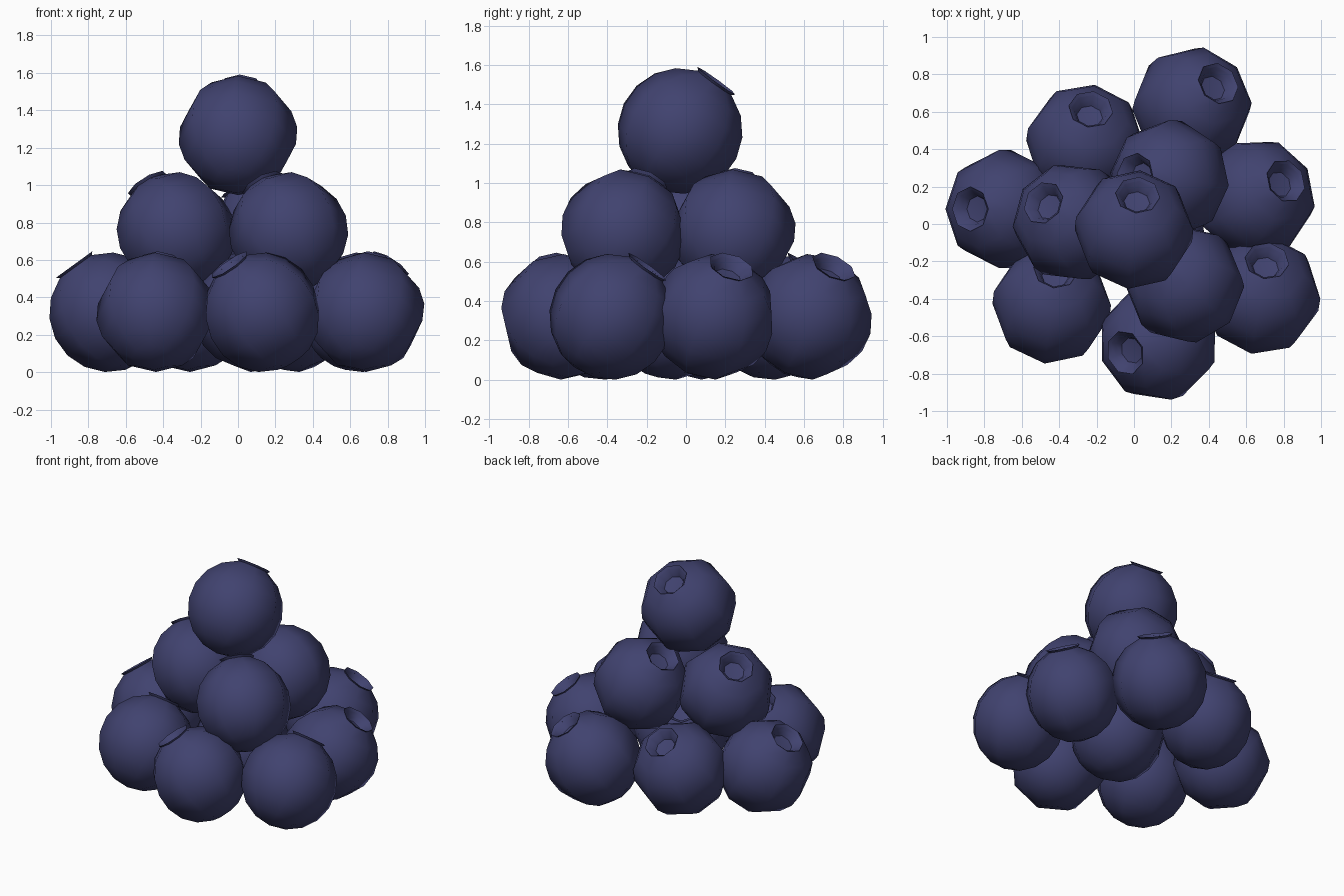
import bpy, math

if "Cube" in bpy.data.objects:
    bpy.data.objects.remove(bpy.data.objects["Cube"])

SIDES = 8
R = 0.32
TILT = math.radians(36)

skin = bpy.data.materials.new("berry_skin")
skin.diffuse_color = (0.052, 0.055, 0.16, 1)
skin.use_nodes = True
skin.node_tree.nodes["Principled BSDF"].inputs["Base Color"].default_value = skin.diffuse_color

# Lathe profile (radius, height): round body, flared crown lip, shallow bowl
steps = 8
profile = []
for i in range(1, steps):
    a = math.radians(160) * i / steps
    profile.append((R * math.sin(a), -R * math.cos(a)))
profile += [(0.105, 0.302), (0.120, 0.316), (0.088, 0.285), (0.070, 0.250)]

verts = [(0, 0, -R)]
for r, h in profile:
    for k in range(SIDES):
        a = 2 * math.pi * k / SIDES
        verts.append((r * math.cos(a), r * math.sin(a), h))
verts.append((0, 0, 0.242))
last = len(verts) - 1

faces = []
for k in range(SIDES):
    n = (k + 1) % SIDES
    faces.append((0, 1 + n, 1 + k))
    for j in range(len(profile) - 1):
        b = 1 + j * SIDES
        faces.append((b + k, b + n, b + SIDES + n, b + SIDES + k))
    b = 1 + (len(profile) - 1) * SIDES
    faces.append((b + k, b + n, last))

mesh = bpy.data.meshes.new("berry")
mesh.from_pydata(verts, [], faces)
mesh.materials.append(skin)
mesh.update()


def add_berry(name, x, y, z, dx, dy):
    """Place a berry with its crown leaning toward (dx, dy)."""
    ob = bpy.data.objects.new(name, mesh.copy())
    bpy.context.collection.objects.link(ob)
    ob.location = (x, y, z)
    ob.rotation_euler = (0, TILT, math.atan2(dy, dx))
    bpy.ops.object.select_all(action='DESELECT')
    ob.select_set(True)
    bpy.context.view_layer.objects.active = ob
    bpy.ops.object.shade_smooth_by_angle(angle=math.radians(48))


# Bottom layer: ring of seven around one centre berry
bottom = [(-0.69, 0.08, -0.18, 0.0), (-0.26, 0.43, 0.03, 0.19),
          (0.31, 0.63, 0.15, 0.13), (0.65, 0.14, 0.16, 0.09),
          (0.68, -0.38, 0.03, 0.18), (0.13, -0.63, -0.18, -0.06),
          (-0.44, -0.43, 0.02, 0.17), (0.08, -0.07, -0.10, 0.15)]
# Middle layer of three, then the top berry
middle = [(-0.33, 0.01, -0.15, 0.10), (0.19, 0.24, -0.18, 0.02),
          (0.27, -0.32, -0.14, 0.12)]
top = [(0.0, -0.03, 0.02, 0.19)]

for label, z, layer in (("bottom", 0.32, bottom), ("middle", 0.75, middle), ("top", 1.265, top)):
    for i, (x, y, dx, dy) in enumerate(layer):
        add_berry(f"{label}_berry_{i + 1}", x, y, z, dx, dy)
